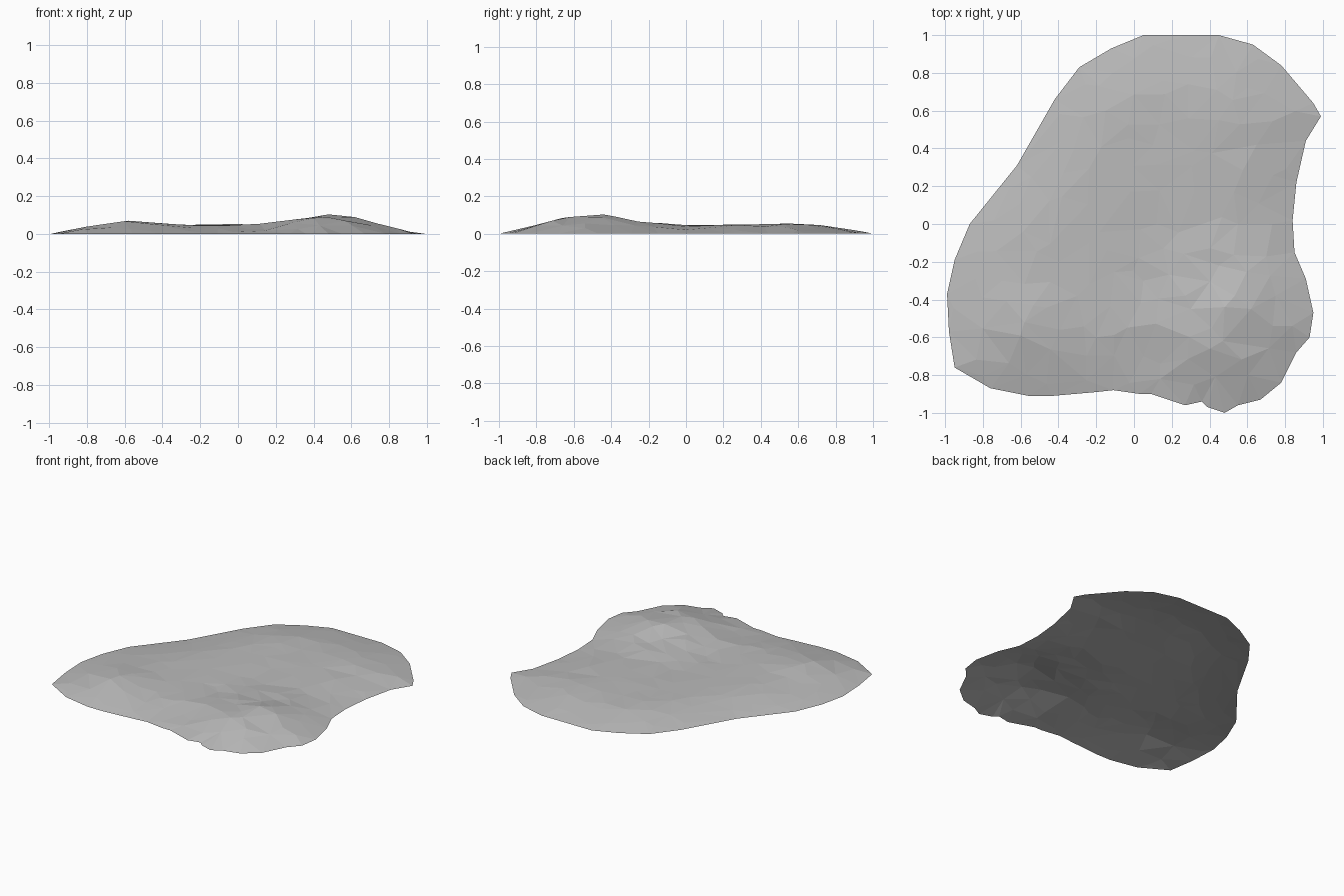
import bpy
import random
from mathutils import Vector
from mathutils.geometry import delaunay_2d_cdt, intersect_point_line

if "Cube" in bpy.data.objects:
    bpy.data.objects.remove(bpy.data.objects["Cube"], do_unlink=True)

random.seed(4)

# Ground outline, anticlockwise, in hundredths of a unit
OUTLINE = [
    (-95, -76), (-76, -87), (-56, -91), (-43, -91), (-20, -89), (-11, -88),
    (3, -90), (9, -90), (27, -96), (36, -94), (39, -97), (48, -100),
    (55, -96), (67, -93), (78, -84), (86, -68), (93, -60), (95, -47),
    (91, -29), (85, -15), (84, 2), (86, 22), (91, 44), (99, 57), (95, 64),
    (78, 84), (63, 95), (45, 100), (5, 100), (-12, 93), (-29, 83),
    (-42, 66), (-62, 31), (-87, 0), (-95, -19), (-99, -37), (-98, -57),
]
# Hilltops, ridges and hollows: position in hundredths, height in thousandths
RELIEF = [
    (48, -44, 105), (62, -45, 92), (75, -38, 74), (47, -62, 92),
    (30, -45, 72), (45, -22, 58), (-58, -52, 70), (-70, -30, 50),
    (-40, -20, 48), (-20, -60, 46), (5, -70, 38), (5, -30, 38),
    (12, 0, 38), (55, 0, 41), (-45, 12, 46), (-10, 20, 48), (10, 42, 50),
    (45, 55, 56), (65, 42, 46), (-15, 60, 54), (15, 76, 48), (60, 72, 46),
]
rim = [Vector(p) / 100 for p in OUTLINE]
relief = [(Vector((x, y)) / 100, h / 1000) for x, y, h in RELIEF]
rim_edges = [(i, (i + 1) % len(rim)) for i in range(len(rim))]


def rim_distance(p):
    """Shortest distance from a point to the outline."""
    nearest = []
    for a, b in rim_edges:
        foot, t = intersect_point_line(p, rim[a], rim[b])
        foot = rim[a].lerp(rim[b], min(1, max(0, t)))
        nearest.append((p - foot.to_2d()).length)
    return min(nearest)


def height(p):
    """Blend the relief points, then slope down to the ground at the rim."""
    total = weight = 0
    for q, h in relief:
        w = 1 / ((p - q).length + 0.01) ** 3
        total += w * h
        weight += w
    slope = min(1, rim_distance(p) / 0.3) ** 0.85
    return total / weight * slope


# Scatter the inner points on a loose grid, keeping clear of the relief points
points = rim + [q for q, h in relief]
step = 0.14
for i in range(-7, 8):
    for j in range(-7, 8):
        jitter = Vector((random.uniform(-1, 1), random.uniform(-1, 1)))
        p = Vector((i, j)) * step + jitter * step * 0.33
        if min((p - q).length for q in points) > 0.07:
            points.append(p)

# Triangulate and keep only what lies inside the outline
flat, _, faces, *_ = delaunay_2d_cdt(points, rim_edges, [], 1, 0.0001)
used = sorted({i for face in faces for i in face})
index = {old: new for new, old in enumerate(used)}
verts = []
for i in used:
    z = height(flat[i])
    verts.append((flat[i].x, flat[i].y, z * random.uniform(0.96, 1)))

mesh = bpy.data.meshes.new("terrain_patch")
mesh.from_pydata(verts, [], [[index[i] for i in face] for face in faces])
mesh.update()
terrain = bpy.data.objects.new("terrain_patch", mesh)
bpy.context.collection.objects.link(terrain)

# Plain grey stone, flat shaded
stone = bpy.data.materials.new("grey_stone")
stone.use_nodes = True
colour = (0.5, 0.5, 0.5, 1)
stone.diffuse_color = colour
stone.node_tree.nodes["Principled BSDF"].inputs["Base Color"].default_value = colour
mesh.materials.append(stone)
